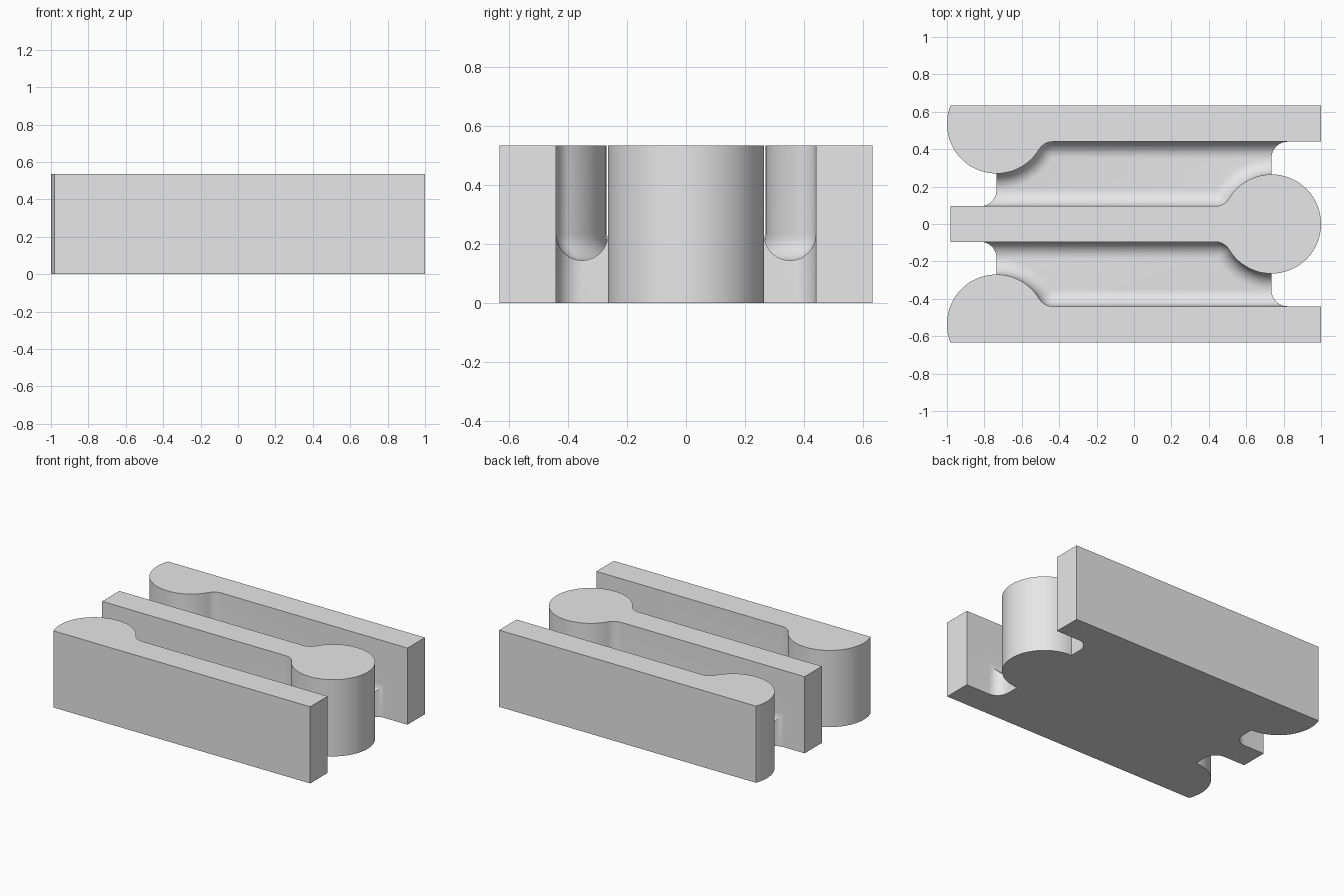
import bpy
import bmesh
from math import sin, cos, radians, degrees, atan2, sqrt

cube = bpy.data.objects.get("Cube")
if cube:
    bpy.data.objects.remove(cube, do_unlink=True)

HEIGHT = 0.535
HALF_DEPTH = 0.6325
BAR = 0.095        # half width of the middle bar
KNOB = 0.265       # radius of the round bar ends
KNOB_X = 0.735     # distance of the round ends from the centre
ROW = 0.535        # y of the outer round ends
FILLET = 0.0875    # radius of all blends
FLOOR = 0.145


def arc(cx, cy, radius, start, end, steps):
    points = []
    for i in range(steps + 1):
        a = radians(start + (end - start) * i / steps)
        points.append((round(cx + radius * cos(a), 6), round(cy + radius * sin(a), 6)))
    return points


def loft(name, rings):
    """Closed solid through a list of (outline, z) rings."""
    bm = bmesh.new()
    loops = [[bm.verts.new((x, y, z)) for x, y in outline] for outline, z in rings]
    for low, high in zip(loops, loops[1:]):
        for i in range(len(low)):
            j = (i + 1) % len(low)
            bm.faces.new((low[i], low[j], high[j], high[i]))
    bm.faces.new(loops[0][::-1])
    bm.faces.new(loops[-1])
    bmesh.ops.recalc_face_normals(bm, faces=bm.faces)
    mesh = bpy.data.meshes.new(name)
    bm.to_mesh(mesh)
    bm.free()
    obj = bpy.data.objects.new(name, mesh)
    bpy.context.collection.objects.link(obj)
    return obj


# Block outline: back half, mirrored to the front
inner = round(ROW - BAR, 6)
clip = HALF_DEPTH - ROW
left_angle = 180 - degrees(atan2(clip, sqrt(KNOB**2 - clip**2)))
left_end = -KNOB_X - sqrt(KNOB**2 - BAR**2)
half = arc(KNOB_X, 0, KNOB, 0, 90, 24)
half += arc(KNOB_X + FILLET, inner - FILLET, FILLET, 180, 90, 12)
half += [(1, inner), (1, HALF_DEPTH)]
half += arc(-KNOB_X, ROW, KNOB, left_angle, 270, 32)
half += arc(-KNOB_X - FILLET, BAR + FILLET, FILLET, 0, -90, 12)
half += [(left_end, BAR)]
outline = half + [(x, -y) for x, y in reversed(half[1:])]
body = loft("grooved_body", [(outline, 0), (outline, HEIGHT)])

# Blend between a bar and its round end
neck_y = BAR + FILLET
neck_dx = sqrt((KNOB + FILLET)**2 - neck_y**2)
neck_angle = degrees(atan2(neck_y, neck_dx))


def groove_outline(inset, side):
    wall = [(-1.2, BAR + inset)]
    wall += arc(KNOB_X - neck_dx, neck_y, FILLET - inset, -90, -neck_angle, 12)
    wall += arc(KNOB_X, 0, KNOB + inset, 180 - neck_angle, 90, 20)[1:]
    wall += [(1.2, KNOB + inset)]
    # The opposite wall is the same wall turned half a turn
    wall += [(-x, round(ROW - y, 6)) for x, y in wall]
    return [(x, side * y) for x, y in wall]


# Round-bottomed grooves
for side, label in ((1, "back"), (-1, "front")):
    rings = []
    for i in range(13):
        t = radians(89 * (12 - i) / 12)
        inset = FILLET * (1 - cos(t))
        rings.append((groove_outline(inset, side), FLOOR + FILLET * (1 - sin(t))))
    rings.append((groove_outline(0, side), HEIGHT + 0.1))
    cutter = loft(label + "_groove_cutter", rings)
    cutter.hide_render = True
    cut = body.modifiers.new(label + "_groove", "BOOLEAN")
    cut.operation = "DIFFERENCE"
    cut.solver = "EXACT"
    cut.object = cutter
    bpy.ops.object.select_all(action="DESELECT")
    body.select_set(True)
    bpy.context.view_layer.objects.active = body
    bpy.ops.object.modifier_apply(modifier=cut.name)
    bpy.data.objects.remove(cutter, do_unlink=True)

# Finish
grey = bpy.data.materials.new("light_grey")
grey.use_nodes = True
color = (0.8, 0.8, 0.8, 1)
grey.diffuse_color = color
grey.node_tree.nodes["Principled BSDF"].inputs["Base Color"].default_value = color
body.data.materials.clear()
body.data.materials.append(grey)
bpy.ops.object.shade_smooth_by_angle(angle=radians(30))
